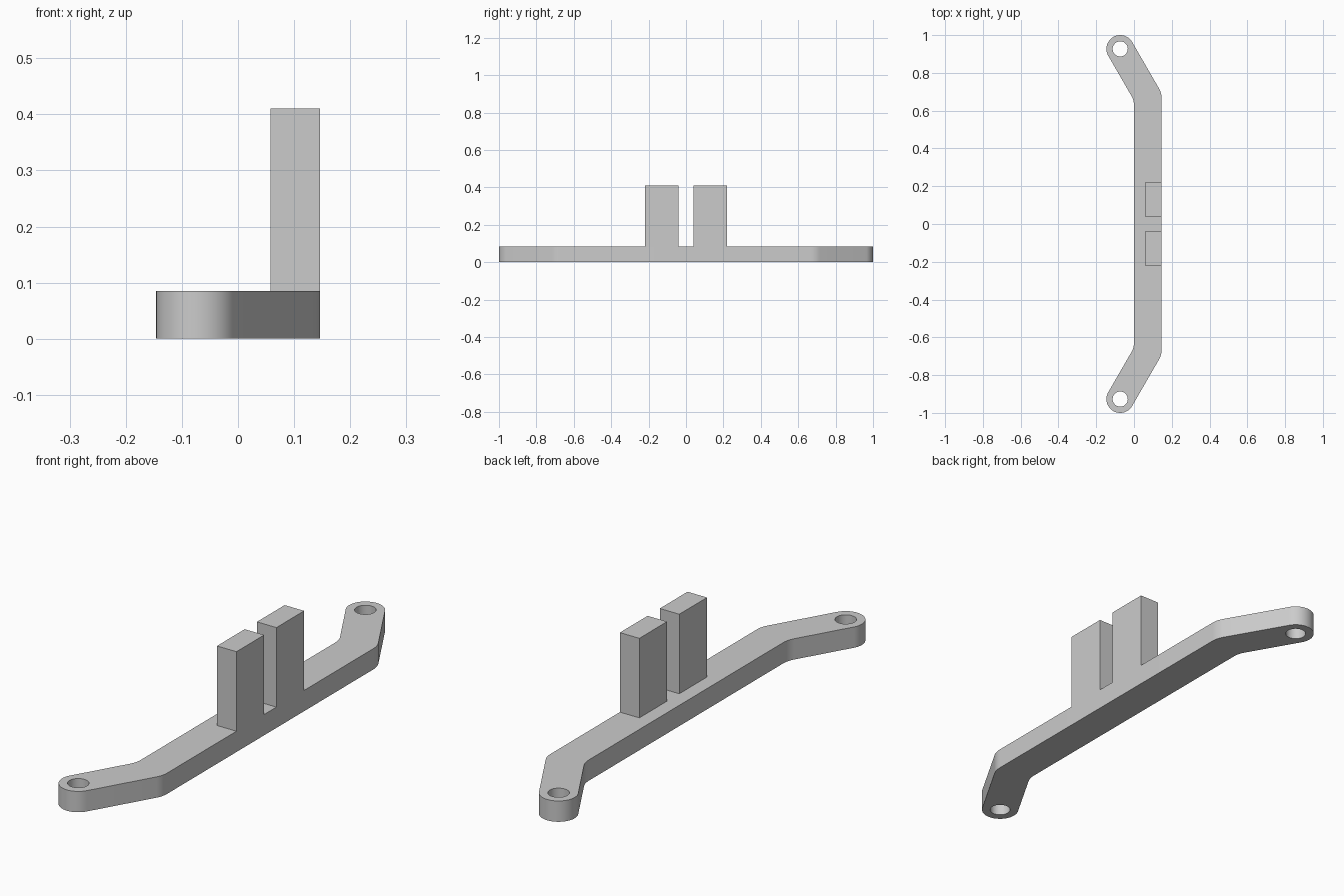
import bpy
import bmesh
from math import cos, sin, tan, radians, pi

if "Cube" in bpy.data.objects:
    bpy.data.objects.remove(bpy.data.objects["Cube"])

HALF = 0.073       # half width of the bar
THICK = 0.085      # bar thickness
TOP = 0.41         # height of the posts
END_Y = 0.927      # distance of the end holes from the middle
HOLE = 0.04        # hole radius
BEND = 30          # angle of the end arms in degrees
FILLET = 0.1       # rounding at the bends

grey = bpy.data.materials.new("plain grey")
grey.use_nodes = True
colour = (0.6, 0.6, 0.6, 1)
grey.diffuse_color = colour
grey.node_tree.nodes["Principled BSDF"].inputs["Base Color"].default_value = colour


def finish(name, bm):
    bmesh.ops.recalc_face_normals(bm, faces=bm.faces)
    mesh = bpy.data.meshes.new(name)
    bm.to_mesh(mesh)
    bm.free()
    mesh.materials.append(grey)
    obj = bpy.data.objects.new(name, mesh)
    bpy.context.collection.objects.link(obj)
    return obj


def arc(cx, cy, r, start, end, steps):
    angles = [radians(start + (end - start) * i / steps) for i in range(steps + 1)]
    return [(cx + r * cos(a), cy + r * sin(a)) for a in angles]


# Bent bar outline: one half, then its mirror image
slope = tan(radians(BEND))
half_turn = tan(radians(BEND / 2))
bend_y = END_Y - 2 * HALF / slope
shift = HALF * half_turn
tangent = FILLET * half_turn
half = arc(2 * HALF - FILLET, bend_y + shift - tangent, FILLET, 0, BEND, 6)
half += arc(-HALF, END_Y, HALF, BEND, BEND + 180, 32)
half += arc(-FILLET, bend_y - shift - tangent, FILLET, BEND, 0, 6)
outline = half + [(x, -y) for x, y in reversed(half)]
holes = [arc(-HALF, s * END_Y, HOLE, 0, 360, 40)[:-1] for s in (1, -1)]

# Walls around the outline and holes, then the two flat caps
bm = bmesh.new()
caps = ([], [])
for loop in [outline] + holes:
    low = [bm.verts.new((x, y, 0)) for x, y in loop]
    high = [bm.verts.new((x, y, THICK)) for x, y in loop]
    for i in range(len(loop)):
        j = (i + 1) % len(loop)
        bm.faces.new((low[i], low[j], high[j], high[i]))
        caps[0].append(bm.edges.get((low[i], low[j])))
        caps[1].append(bm.edges.get((high[i], high[j])))
for edges in caps:
    bmesh.ops.triangle_fill(bm, edges=edges, use_beauty=True, use_dissolve=False)
bar = finish("bent_bar", bm)
bpy.ops.object.select_all(action="DESELECT")
bar.select_set(True)
bpy.context.view_layer.objects.active = bar
bpy.ops.object.shade_smooth_by_angle(angle=pi / 6)

# Pair of upright posts, flush with the outer side of the bar
for name, side in (("back_post", 1), ("front_post", -1)):
    bm = bmesh.new()
    bmesh.ops.create_cube(bm, size=1)
    bmesh.ops.scale(bm, vec=(0.088, 0.179, TOP - THICK), verts=bm.verts)
    bmesh.ops.translate(bm, vec=(2 * HALF - 0.044, side * 0.129, (TOP + THICK) / 2), verts=bm.verts)
    bm.normal_update()
    base = [f for f in bm.faces if f.normal.z < -0.5]
    bmesh.ops.delete(bm, geom=base, context="FACES_ONLY")
    finish(name, bm)
